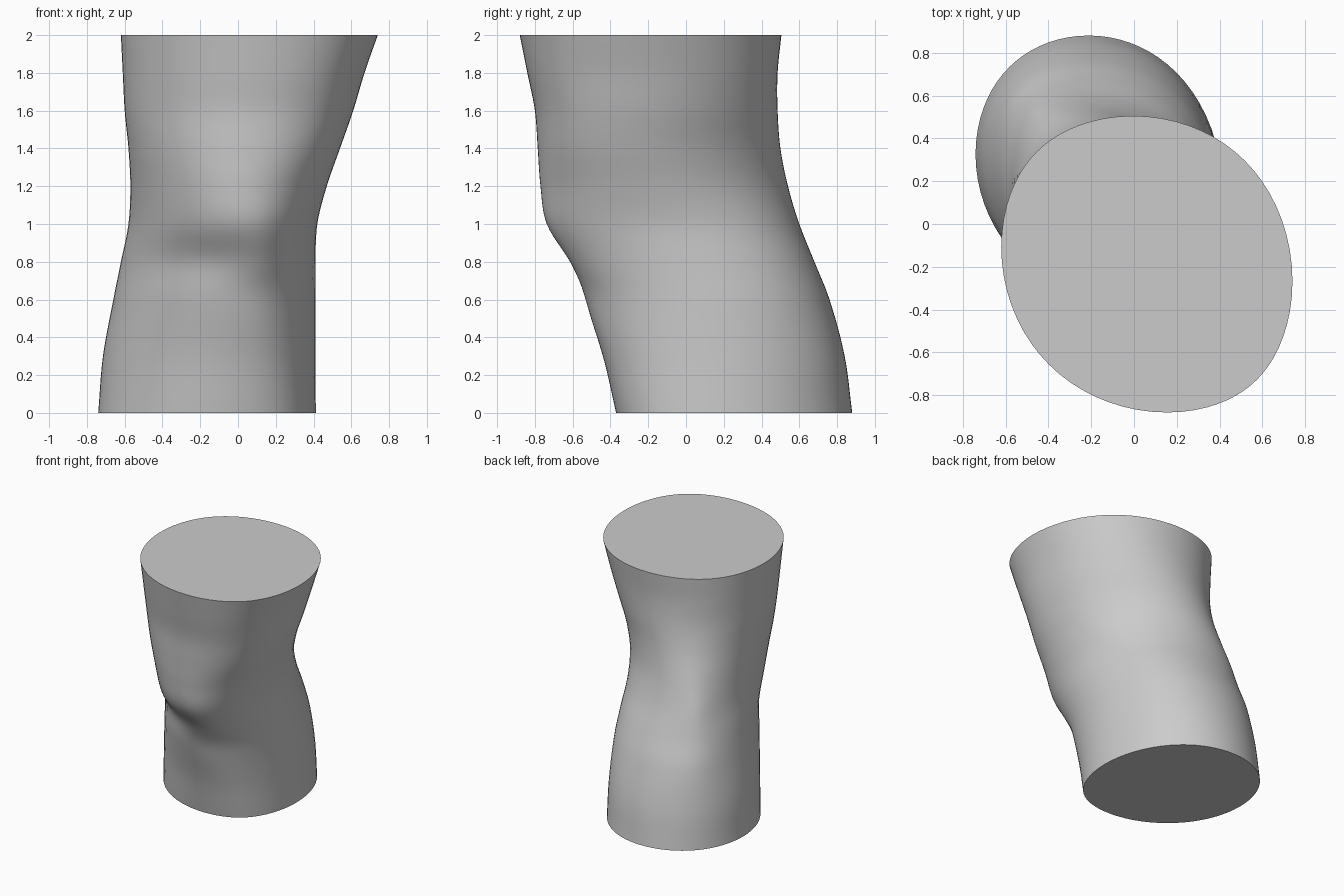
import bpy, bmesh, math

if "Cube" in bpy.data.objects:
    bpy.data.objects.remove(bpy.data.objects["Cube"])

# Half-widths of the leg outline at each height, measured from the z axis:
# z: right, back-right, back, back-left, left, front-left, front, front-right
LEVELS = [
    (0.0, .412, .64, .88, .93, .74, .495, .37, .37),
    (0.3, .41, .62, .84, .895, .715, .505, .44, .41),
    (0.6, .41, .57, .76, .835, .66, .525, .54, .47),
    (0.8, .41, .515, .68, .77, .62, .54, .62, .54),
    (1.0, .42, .45, .60, .71, .58, .605, .735, .625),
    (1.2, .47, .415, .54, .64, .57, .645, .77, .68),
    (1.4, .54, .43, .50, .58, .58, .675, .785, .745),
    (1.6, .61, .48, .485, .55, .60, .695, .80, .80),
    (1.8, .67, .53, .485, .55, .61, .72, .84, .86),
    (2.0, .74, .575, .505, .56, .62, .745, .88, .92),
]
# Hollows and bumps round the kneecap: x, z, radius x, radius z, depth in +y
DENTS = [(-0.22, 0.82, .20, .11, .015), (0.12, 0.66, .22, .13, .014),
         (-0.15, 1.02, .20, .14, -.006)]
SIDES, RINGS = 72, 60


def widths_at(z):
    """Smooth interpolation of the half-widths along the height."""
    i = max(k for k in range(len(LEVELS) - 1) if LEVELS[k][0] <= z + 1e-9)
    def slope(k, c):
        a, b = LEVELS[max(k - 1, 0)], LEVELS[min(k + 1, len(LEVELS) - 1)]
        return (b[c] - a[c]) / (b[0] - a[0])
    lo, hi = LEVELS[i], LEVELS[i + 1]
    d = hi[0] - lo[0]
    t = (z - lo[0]) / d
    return [(2*t**3 - 3*t*t + 1) * lo[c] + (3*t*t - 2*t**3) * hi[c]
            + d * ((t**3 - 2*t*t + t) * slope(i, c) + (t**3 - t*t) * slope(i + 1, c))
            for c in range(1, 9)]


def outline(z):
    """Closed rounded section whose extents match the eight half-widths."""
    w = widths_at(z)
    ring = []
    for j in range(SIDES):
        a = 2 * math.pi * j / SIDES
        h, dh = sum(w) / 8, 0.0
        for k in range(1, 5):
            f = 2 / 8 if k < 4 else 1 / 8
            ck = f * sum(w[n] * math.cos(k * n * math.pi / 4) for n in range(8))
            sk = f * sum(w[n] * math.sin(k * n * math.pi / 4) for n in range(8))
            h += ck * math.cos(k * a) + sk * math.sin(k * a)
            dh += k * (sk * math.cos(k * a) - ck * math.sin(k * a))
        x = h * math.cos(a) - dh * math.sin(a)
        y = h * math.sin(a) + dh * math.cos(a)
        if math.sin(a) < 0:
            for cx, cz, rx, rz, depth in DENTS:
                y += -math.sin(a) * depth * math.exp(-((x - cx) / rx)**2 - ((z - cz) / rz)**2)
        ring.append((x, y, z))
    return ring


# Leg section through the knee
bm = bmesh.new()
rings = [[bm.verts.new(p) for p in outline(2 * i / RINGS)] for i in range(RINGS + 1)]
for lo, hi in zip(rings, rings[1:]):
    for j in range(SIDES):
        k = (j + 1) % SIDES
        bm.faces.new((lo[j], lo[k], hi[k], hi[j]))
# Flat cut ends
bm.faces.new(rings[0][::-1])
bm.faces.new(rings[-1])
mesh = bpy.data.meshes.new("knee_section")
bm.to_mesh(mesh)
bm.free()
leg = bpy.data.objects.new("knee_section", mesh)
bpy.context.collection.objects.link(leg)
bpy.context.view_layer.objects.active = leg
leg.select_set(True)
bpy.ops.object.shade_smooth_by_angle(angle=math.radians(40))
